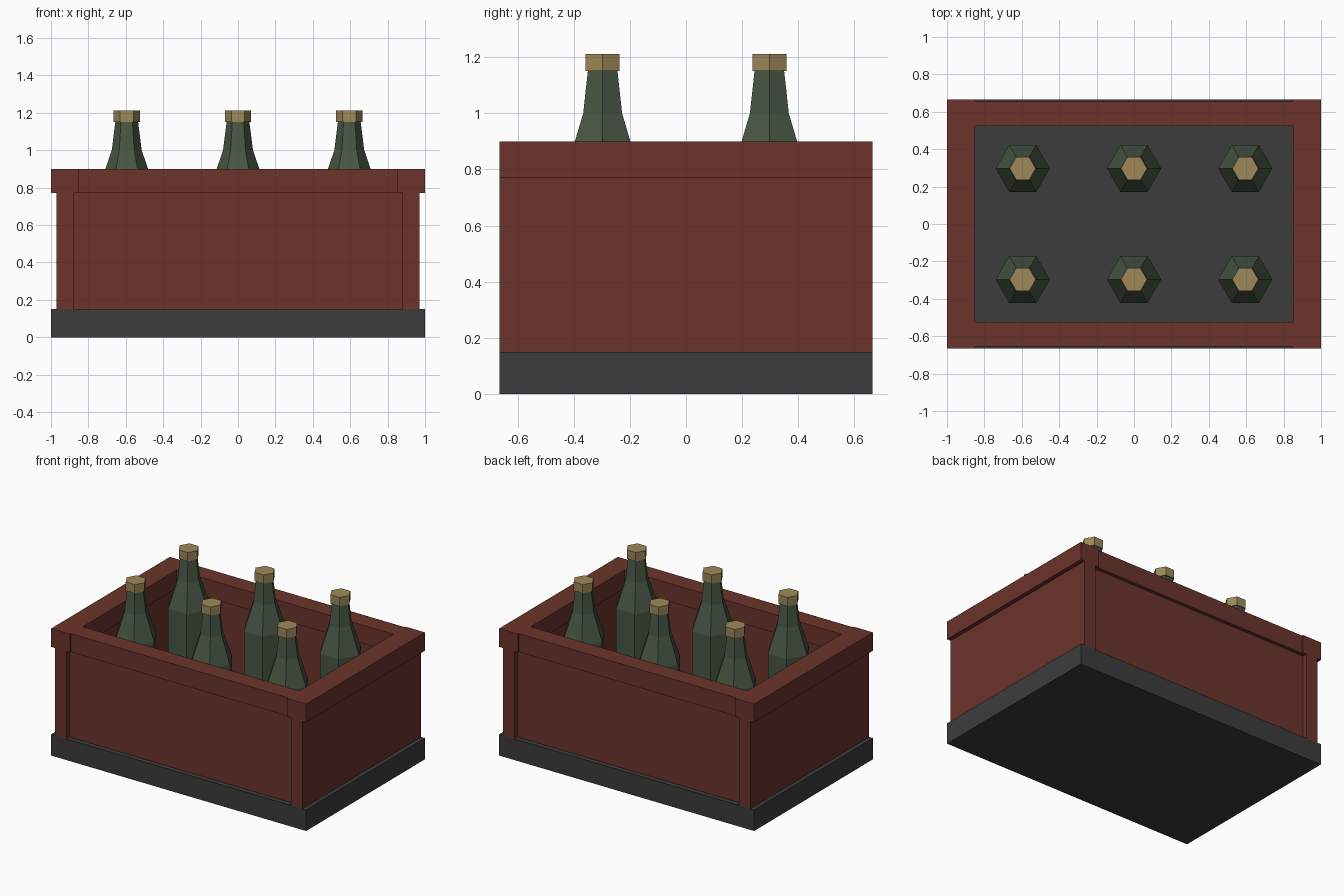
import bpy, bmesh
from math import cos, sin, tau

if "Cube" in bpy.data.objects:
    bpy.data.objects.remove(bpy.data.objects["Cube"])


def material(name, rgb):
    m = bpy.data.materials.new(name)
    m.use_nodes = True
    m.diffuse_color = (*rgb, 1)
    m.node_tree.nodes["Principled BSDF"].inputs["Base Color"].default_value = (*rgb, 1)
    return m


RED = material("red_brown_wood", (0.147, 0.034, 0.025))
GREY = material("dark_grey", (0.045, 0.045, 0.045))
GREEN = material("bottle_green", (0.066, 0.093, 0.058))
GOLD = material("cap_gold", (0.34, 0.25, 0.1))


def add_object(name, bm, mat):
    bmesh.ops.recalc_face_normals(bm, faces=bm.faces)
    mesh = bpy.data.meshes.new(name)
    bm.to_mesh(mesh)
    bm.free()
    mesh.materials.append(mat)
    obj = bpy.data.objects.new(name, mesh)
    bpy.context.collection.objects.link(obj)
    return obj


def box(name, xs, ys, zs, mat):
    bm = bmesh.new()
    bmesh.ops.create_cube(bm, size=1)
    for v in bm.verts:
        v.co = [(a + b) / 2 + c * (b - a) for c, (a, b) in zip(v.co, (xs, ys, zs))]
    return add_object(name, bm, mat)


def turned(name, profile, mat, sides=6):
    """Closed solid turned from (radius, height) pairs."""
    bm = bmesh.new()
    rings = [[bm.verts.new((r * cos(tau * i / sides), r * sin(tau * i / sides), z))
              for i in range(sides)] for r, z in profile]
    for low, high in zip(rings, rings[1:]):
        for i in range(sides):
            j = (i + 1) % sides
            bm.faces.new((low[i], low[j], high[j], high[i]))
    bm.faces.new(rings[0])
    bm.faces.new(rings[-1])
    return add_object(name, bm, mat)


def span(side, inner, outer):
    return sorted((side * inner, side * outer))


DEPTH, FLOOR, RIM, TOP = 0.665, 0.15, 0.77, 0.9

# Base slab
box("crate_base", (-1, 1), (-DEPTH, DEPTH), (0, FLOOR), GREY)

# Crate walls and rim boards
for side, end, face in ((-1, "right", "front"), (1, "left", "back")):
    box(f"{end}_wall", span(side, 0.88, 0.97), (-DEPTH, DEPTH), (FLOOR, RIM), RED)
    box(f"{end}_rim", span(side, 0.85, 1), (-DEPTH, DEPTH), (RIM, TOP), RED)
    box(f"{face}_wall", (-0.88, 0.88), span(side, 0.555, 0.63), (FLOOR, RIM), RED)
    box(f"{face}_rim", (-0.85, 0.85), span(side, 0.525, 0.655), (RIM, TOP), RED)

# Six capped bottles
BOTTLE = [(0.145, FLOOR), (0.145, 0.81), (0.08, 1.0), (0.061, 1.15)]
CAP = [(0.07, 1.15), (0.07, 1.212)]
for x in (-0.595, 0, 0.595):
    for y in (-0.297, 0.297):
        for name, profile, mat in (("bottle", BOTTLE, GREEN), ("bottle_cap", CAP, GOLD)):
            turned(name, profile, mat).location = (x, y, 0)
